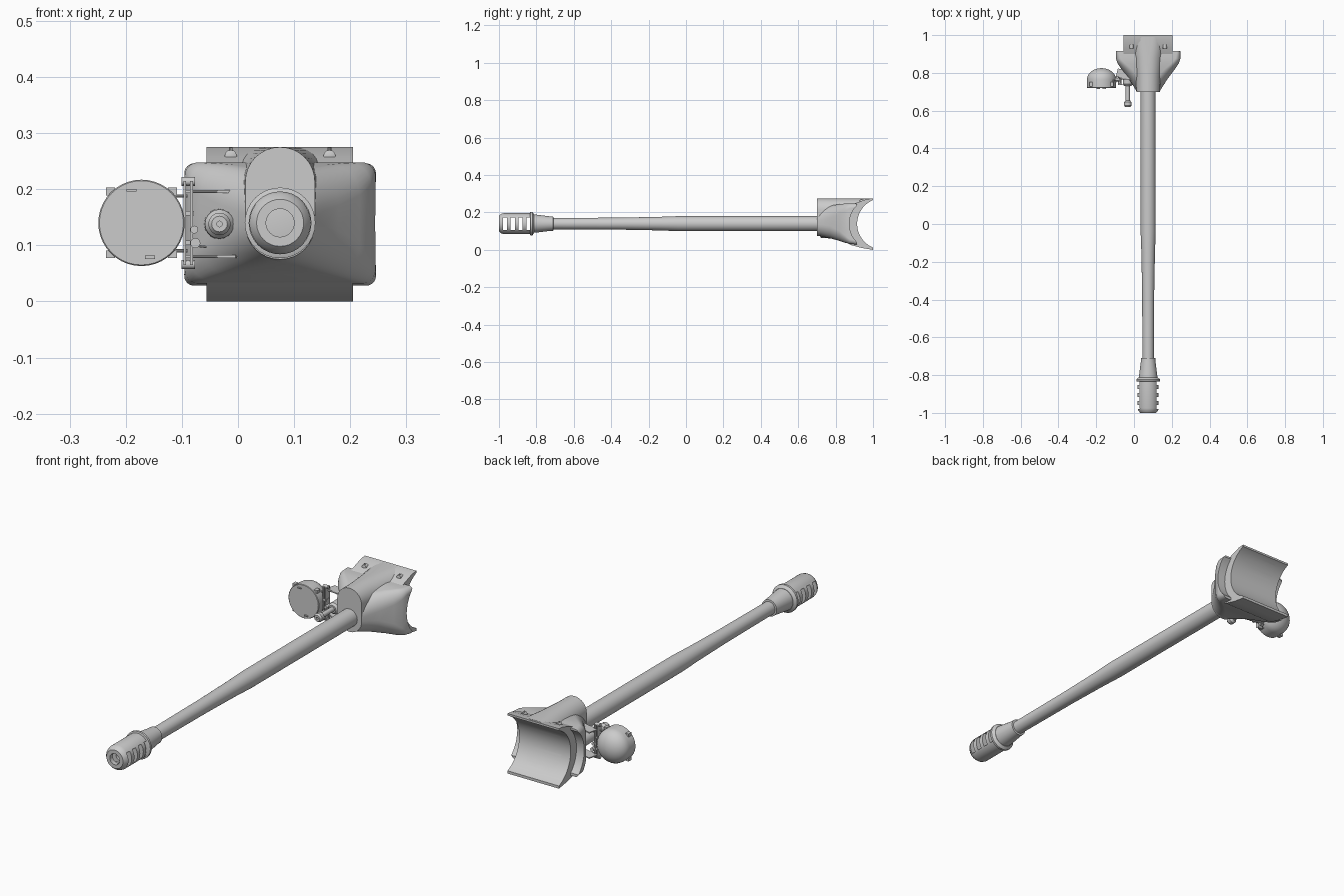
import bpy, bmesh, math
from mathutils import Matrix, Vector

if "Cube" in bpy.data.objects:
    bpy.data.objects.remove(bpy.data.objects["Cube"])

AX, AZ = 0.075, 0.14            # gun axis
paint = bpy.data.materials.new("grey_paint")
paint.diffuse_color = (0.6, 0.6, 0.6, 1)
paint.use_nodes = True
paint.node_tree.nodes["Principled BSDF"].inputs["Base Color"].default_value = paint.diffuse_color


def finish(name, bm):
    bmesh.ops.recalc_face_normals(bm, faces=bm.faces)
    me = bpy.data.meshes.new(name)
    bm.to_mesh(me)
    bm.free()
    me.materials.append(paint)
    ob = bpy.data.objects.new(name, me)
    bpy.context.collection.objects.link(ob)
    return ob


def loft(name, rings):
    """Skin a list of equal-length point rings, capping both ends."""
    bm = bmesh.new()
    vs = [[bm.verts.new(p) for p in r] for r in rings]
    n = len(vs[0])
    for a, b in zip(vs, vs[1:]):
        for i in range(n):
            j = (i + 1) % n
            bm.faces.new((a[i], a[j], b[j], b[i]))
    bm.faces.new(vs[0])
    bm.faces.new(vs[-1])
    return finish(name, bm)


def lathe(name, profile, x=AX, z=AZ, n=32):
    """Turn (y, radius) pairs around an axis parallel to y."""
    return loft(name, [[(x + r * math.cos(t * math.tau / n), y, z + r * math.sin(t * math.tau / n))
                        for t in range(n)] for y, r in profile])


def rounded(y, hw, zb, zt, r, k=8):
    """Rounded rectangle section across the gun axis."""
    pts = []
    for q, (sx, sz) in enumerate(((1, 1), (-1, 1), (-1, -1), (1, -1))):
        cx = AX + sx * (hw - r)
        cz = (zt - r) if sz > 0 else (zb + r)
        for i in range(k + 1):
            a = (q + i / k) * math.pi / 2
            pts.append((cx + r * math.cos(a), y, cz + r * math.sin(a)))
    return pts


def box(name, c, s, rot=0):
    bm = bmesh.new()
    m = Matrix.Translation(Vector(c)) @ Matrix.Rotation(rot, 4, 'Z') @ Matrix.Diagonal((*s, 1))
    bmesh.ops.create_cube(bm, size=1, matrix=m)
    return finish(name, bm)


def rod(name, a, b, r, n=16):
    a, b = Vector(a), Vector(b)
    bm = bmesh.new()
    m = Matrix.Translation((a + b) / 2) @ (b - a).to_track_quat('Z', 'Y').to_matrix().to_4x4()
    bmesh.ops.create_cone(bm, cap_ends=True, segments=n, radius1=r, radius2=r,
                          depth=(b - a).length, matrix=m)
    return finish(name, bm)


def cut(ob, cutter):
    mod = ob.modifiers.new("cut", 'BOOLEAN')
    mod.operation, mod.solver, mod.object = 'DIFFERENCE', 'EXACT', cutter
    bpy.context.view_layer.objects.active = ob
    bpy.ops.object.modifier_apply(modifier=mod.name)


# Barrel with its long taper and the sleeve behind the muzzle brake
lathe("barrel", [(-0.74, 0.03), (-0.36, 0.032), (-0.15, 0.036), (-0.04, 0.04), (0.75, 0.04)])
lathe("muzzle_sleeve", [(-0.83, 0.05), (-0.80, 0.048), (-0.73, 0.039), (-0.71, 0.038), (-0.709, 0.03)])
lathe("muzzle_flange", [(-0.835, 0.055), (-0.832, 0.063), (-0.822, 0.063), (-0.812, 0.05)])

# Muzzle brake: bored tube with through slots
brake = lathe("muzzle_brake", [(-0.83, 0.025), (-1.0, 0.025), (-1.0, 0.042), (-0.988, 0.052),
                               (-0.975, 0.056), (-0.825, 0.056)])
for i in range(4):
    c = box("slot_cutter", (AX, -0.968 + i * 0.042, AZ), (0.2, 0.022, 0.066))
    cut(brake, c)
    bpy.data.objects.remove(c)

# Mantlet: cheeks, central ridge and rear lip, all hollowed behind
cheeks = loft("mantlet_cheeks", [rounded(*s) for s in (
    (0.703, 0.062, 0.077, 0.215, 0.060), (0.73, 0.078, 0.070, 0.226, 0.065),
    (0.77, 0.104, 0.062, 0.236, 0.065), (0.82, 0.142, 0.048, 0.244, 0.055),
    (0.85, 0.162, 0.038, 0.247, 0.040), (0.875, 0.170, 0.032, 0.248, 0.025),
    (0.915, 0.171, 0.028, 0.246, 0.018))])
ridge = loft("mantlet_ridge", [rounded(*s) for s in (
    (0.70, 0.062, 0.075, 0.275, 0.0615), (0.78, 0.066, 0.062, 0.275, 0.065),
    (0.88, 0.078, 0.05, 0.275, 0.070), (0.99, 0.10, 0.02, 0.275, 0.075))])
lip_profile = [(0.84, 0.05), (0.88, 0.026), (0.94, 0.010), (1.0, 0.0), (1.0, 0.275),
               (0.97, 0.272), (0.93, 0.258), (0.88, 0.24), (0.84, 0.22)]
lip = loft("mantlet_lip", [[(x, y, z) for y, z in lip_profile] for x in (-0.056, 0.205)])
for y, targets in ((1.01, (cheeks,)), (1.052, (ridge, lip))):
    c = rod("hollow_cutter", (-0.3, y, 0.139), (0.5, y, 0.139), 0.137, 64)
    for ob in targets:
        cut(ob, c)
    bpy.data.objects.remove(c)

# Lifting studs on the lip
for x in (-0.013, 0.163):
    lathe("stud_washer", [(0.928, 0.006), (0.93, 0.011), (0.95, 0.011)], x, 0.259, 12)
    rod("lifting_stud", (x, 0.938, 0.25), (x, 0.938, 0.274), 0.0035, 10)

# Secondary gun beside the main barrel
lathe("side_gun", [(0.66, 0.005), (0.62, 0.005), (0.62, 0.014), (0.628, 0.02), (0.645, 0.02),
                   (0.655, 0.011), (0.80, 0.011)], -0.033, 0.138, 16)
lathe("side_gun_collar", [(0.73, 0.018), (0.74, 0.026), (0.85, 0.028)], -0.033, 0.138, 20)

# Searchlight with flat lens and domed back
LX, LZ, LR = -0.172, 0.14, 0.077
dome = [(0.765 + 0.06 * math.sin(a), LR * math.cos(a))
        for a in (i * math.pi / 18 for i in range(1, 9))]
lathe("searchlight", [(0.72, LR - 0.002), (0.722, LR), (0.765, LR)] + dome + [(0.825, 0.002)],
      LX, LZ, 40)
for sx in (-1, 1):
    for sz in (-1, 1):
        box("lens_clip", (LX + sx * 0.055, 0.74, LZ + sz * 0.056), (0.016, 0.022, 0.014))
box("lens_mark_top", (-0.19, 0.718, 0.198), (0.018, 0.008, 0.004))
box("lens_mark_bottom", (-0.157, 0.718, 0.079), (0.018, 0.008, 0.006))

# Searchlight bracket: two uprights, cross pins and arms into the mantlet
for x in (-0.095, -0.083):
    box("bracket_upright", (x, 0.765, 0.14), (0.005, 0.03, 0.15))
for z in (0.066, 0.214):
    rod("bracket_pin", (-0.101, 0.765, z), (-0.077, 0.765, z), 0.008)
for z in (0.105, 0.157):
    box("bracket_spacer", (-0.086, 0.765, z), (0.016, 0.024, 0.008))
for z in (0.08, 0.196):
    box("mount_arm", (-0.045, 0.79, z), (0.095, 0.045, 0.005), -0.25)
    rod("mount_arm_edge", (-0.082, 0.77, z), (0.0, 0.765, z), 0.003, 10)
for z in (0.09, 0.188):
    rod("light_hinge", (-0.13, 0.76, z), (-0.09, 0.76, z), 0.003, 10)
rod("light_clamp", (-0.076, 0.735, 0.104), (-0.076, 0.79, 0.104), 0.009)
rod("clamp_lever", (-0.08, 0.74, 0.1), (-0.056, 0.74, 0.097), 0.002, 8)
rod("clamp_knob", (-0.078, 0.745, 0.128), (-0.078, 0.785, 0.128), 0.007)

# Smooth the round surfaces while keeping hard edges
bpy.ops.object.select_all(action='SELECT')
bpy.context.view_layer.objects.active = brake
bpy.ops.object.shade_smooth_by_angle(angle=math.radians(32))
